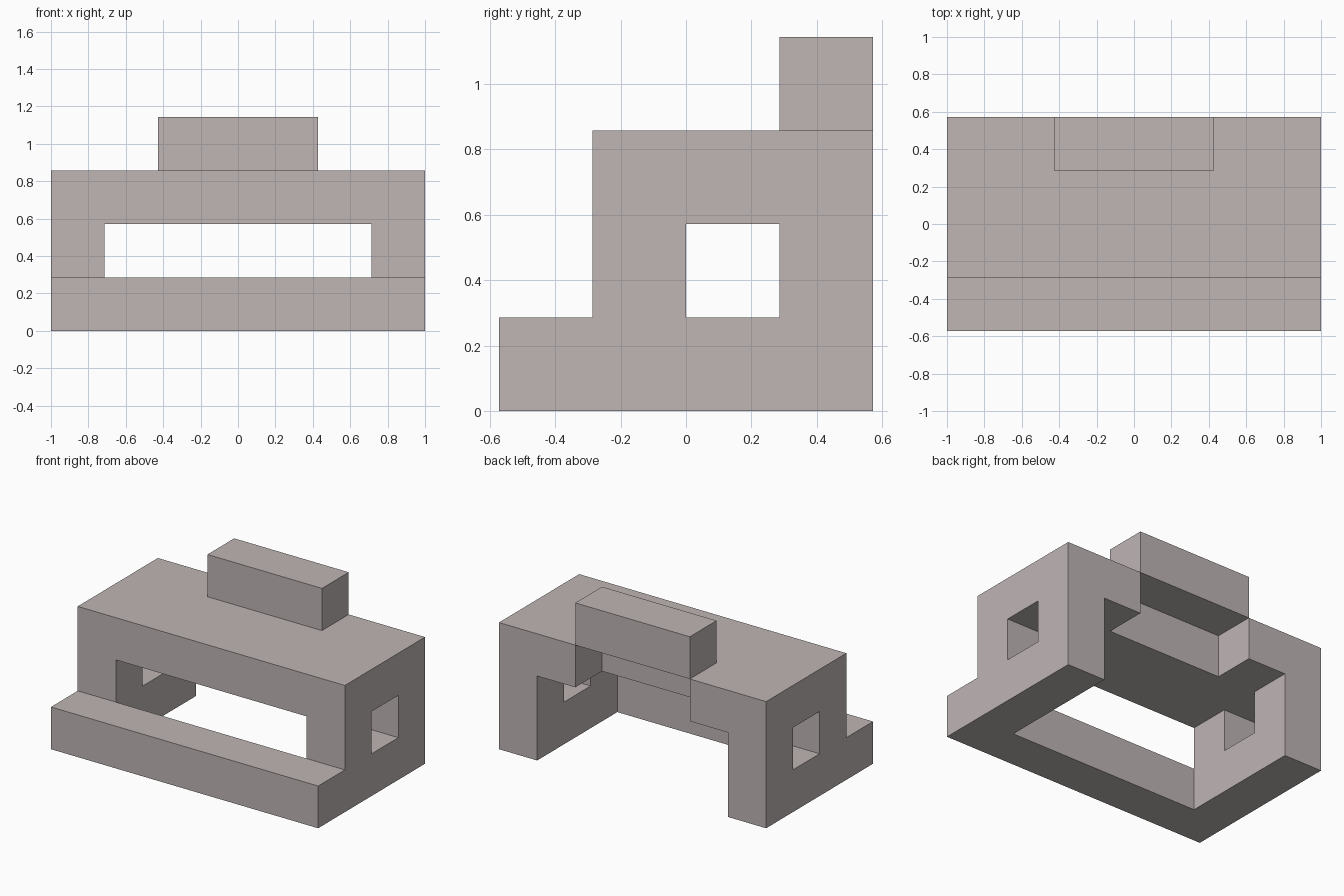
import bpy
import bmesh
from mathutils import Matrix

UNIT = 2 / 7  # the model sits on a grid seven units wide

cube = bpy.data.objects.get("Cube")
if cube:
    bpy.data.objects.remove(cube, do_unlink=True)

stone = bpy.data.materials.new("warm grey")
stone.use_nodes = True
colour = (0.52, 0.465, 0.46, 1)
stone.diffuse_color = colour
stone.node_tree.nodes["Principled BSDF"].inputs["Base Color"].default_value = colour


def prism(name, profile, half_width):
    """Side profile of (y, z) points, extruded symmetrically along x."""
    bm = bmesh.new()
    face = bm.faces.new([bm.verts.new((-half_width, y, z)) for y, z in profile])
    sweep = bmesh.ops.extrude_face_region(bm, geom=[face])
    moved = [v for v in sweep["geom"] if isinstance(v, bmesh.types.BMVert)]
    bmesh.ops.translate(bm, verts=moved, vec=(2 * half_width, 0, 0))
    bmesh.ops.recalc_face_normals(bm, faces=bm.faces)
    mesh = bpy.data.meshes.new(name)
    bm.to_mesh(mesh)
    bm.free()
    mesh.materials.append(stone)
    obj = bpy.data.objects.new(name, mesh)
    bpy.context.collection.objects.link(obj)
    return obj


def rect(y0, y1, z0, z1):
    return [(y0, z0), (y1, z0), (y1, z1), (y0, z1)]


def carve(target, cutters):
    """Subtract the cutters, bake the result and remove the helpers."""
    for cutter in cutters:
        cutter.hide_render = True
        mod = target.modifiers.new(cutter.name, "BOOLEAN")
        mod.operation = "DIFFERENCE"
        mod.solver = "EXACT"
        mod.object = cutter
    bpy.context.view_layer.update()
    graph = bpy.context.evaluated_depsgraph_get()
    baked = bpy.data.meshes.new_from_object(target.evaluated_get(graph))
    target.modifiers.clear()
    target.data = baked
    for cutter in cutters:
        bpy.data.objects.remove(cutter, do_unlink=True)


# Stepped body: low front bar, tall block behind
body = prism("body", [(-2, 0), (2, 0), (2, 3), (-1, 3), (-1, 1), (-2, 1)], 3.5)

# Side windows, hollow underside open front and back, notch in the rear roof edge
window = prism("window_cutter", rect(0, 1, 1, 2), 4)
hollow = prism("hollow_cutter", [(-1, -1), (3, -1), (3, 2), (-1.5, 2), (-1.5, 1.5), (-1, 1)], 2.5)
notch = prism("notch_cutter", rect(1, 3, 1.5, 3.5), 1.5)
carve(body, [window, hollow, notch])

# Raised block above the notch
top_block = prism("top_block", rect(1, 2, 3, 4), 1.5)

# Bring grid units to final size
for part in (body, top_block):
    part.data.transform(Matrix.Scale(UNIT, 4))
    part.data.update()
